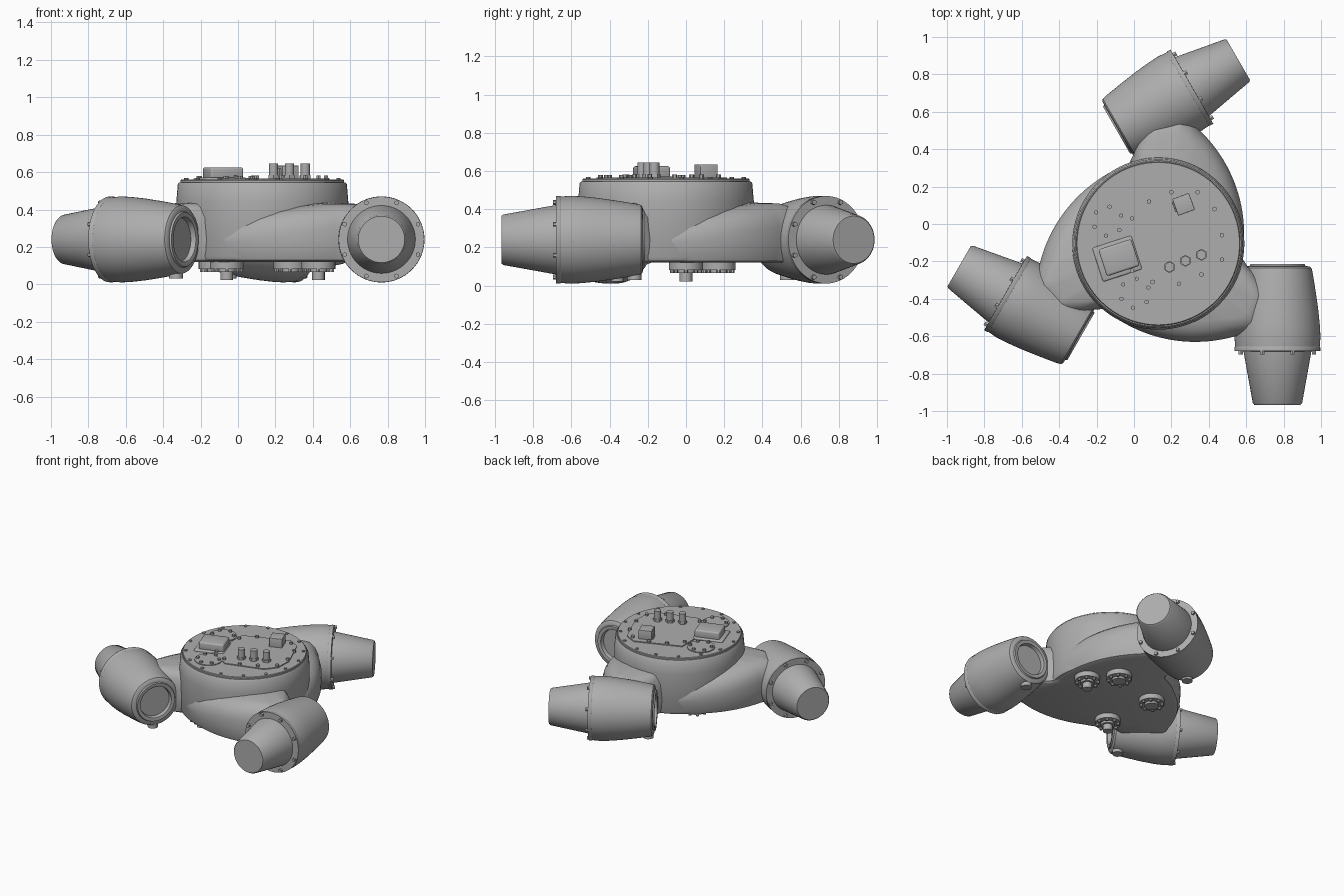
import bpy, bmesh, math
from mathutils import Matrix, Vector

if "Cube" in bpy.data.objects:
    bpy.data.objects.remove(bpy.data.objects["Cube"])

grey = bpy.data.materials.new("cast_grey")
grey.use_nodes = True
grey.diffuse_color = (0.42, 0.42, 0.42, 1)
grey.node_tree.nodes["Principled BSDF"].inputs["Base Color"].default_value = (0.42, 0.42, 0.42, 1)

CENTRE = Vector((0.13, -0.105, 0))
AXIS_Z = 0.24


def finish(name, bm, matrix=Matrix(), angle=35):
    bmesh.ops.recalc_face_normals(bm, faces=bm.faces)
    mesh = bpy.data.meshes.new(name)
    bm.to_mesh(mesh)
    bm.free()
    mesh.materials.append(grey)
    ob = bpy.data.objects.new(name, mesh)
    bpy.context.collection.objects.link(ob)
    ob.matrix_world = matrix
    bpy.ops.object.select_all(action='DESELECT')
    ob.select_set(True)
    bpy.context.view_layer.objects.active = ob
    bpy.ops.object.shade_smooth_by_angle(angle=math.radians(angle))
    return ob


def loft(name, rings, matrix=Matrix()):
    """Skin closed rings of points and cap both ends."""
    bm = bmesh.new()
    rows = [[bm.verts.new(p) for p in ring] for ring in rings]
    n = len(rows[0])
    for a, b in zip(rows, rows[1:]):
        for i in range(n):
            j = (i + 1) % n
            bm.faces.new((a[i], a[j], b[j], b[i]))
    bm.faces.new(rows[0])
    bm.faces.new(rows[-1])
    return finish(name, bm, matrix)


def lathe(name, profile, matrix=Matrix(), seg=64):
    """Turn (radius, height) pairs about local z."""
    turns = [2 * math.pi * i / seg for i in range(seg)]
    return loft(name, [[(r * math.cos(a), r * math.sin(a), z) for a in turns]
                       for r, z in profile], matrix)


def pegs(name, points, radius, z0, z1, seg=6, matrix=Matrix()):
    """Many upright cylinders as one object."""
    bm = bmesh.new()
    for x, y in points:
        bmesh.ops.create_cone(bm, cap_ends=True, segments=seg, radius1=radius, radius2=radius,
                              depth=z1 - z0, matrix=Matrix.Translation((x, y, (z0 + z1) / 2)))
    return finish(name, bm, matrix)


def circle(r, count, centre=(0, 0), start=0.0):
    return [(centre[0] + r * math.cos(start + 2 * math.pi * i / count),
             centre[1] + r * math.sin(start + 2 * math.pi * i / count)) for i in range(count)]


def box(name, x, y, size, z0, z1, turn, bevel):
    bm = bmesh.new()
    bmesh.ops.create_cube(bm, size=1, matrix=Matrix.Diagonal((*size, z1 - z0, 1)))
    bmesh.ops.bevel(bm, geom=bm.edges[:], offset=bevel, segments=3, profile=0.5, affect='EDGES')
    return finish(name, bm, Matrix.Translation((x, y, (z0 + z1) / 2)) @
                  Matrix.Rotation(math.radians(turn), 4, 'Z'))


def prism(name, outline, z0, z1):
    return loft(name, [[(x, y, z) for x, y in outline] for z in (z0, z1)])


# Central drum and its lid
hub = Matrix.Translation(CENTRE)
lathe("drum", [(0.45, 0.13), (0.46, 0.15), (0.46, 0.44), (0.452, 0.535), (0.444, 0.545)], hub, 96)
lathe("lid", [(0.438, 0.54), (0.438, 0.556), (0.434, 0.56)], hub, 96)
pegs("rim_bolts", circle(0.415, 16, start=0.2), 0.011, 0.555, 0.568, 8, hub)

# Three-lobed spiral housing that grows outward into each arm
KNOTS = [(-50, 0.645), (-40, 0.72), (-28, 0.70), (-18, 0.56), (-14, 0.49), (-10, 0.455)]


def lobe(t):
    """Outer radius and shoulder height at an angle within one lobe."""
    if t <= -50:
        s = (t + 130) / 80
        return 0.455 + 0.19 * s ** 2.1, 0.35 + 0.08 * s
    for (a, ra), (b, rb) in zip(KNOTS, KNOTS[1:]):
        if t <= b:
            return ra + (rb - ra) * (t - a) / (b - a), 0.43


spiral = [(math.radians(t + turn), *lobe(t)) for turn in (0, 120, 240) for t in range(-130, -10, 2)]
section = [lambda R, z: (R - 0.05, 0.12), lambda R, z: (R - 0.02, 0.13),
           lambda R, z: (R - 0.005, 0.17), lambda R, z: (R, 0.23), lambda R, z: (R, z - 0.12),
           lambda R, z: (R - 0.012, z - 0.075), lambda R, z: (R - 0.035, z - 0.04),
           lambda R, z: (R - 0.07, z - 0.015), lambda R, z: (R - 0.12, z), lambda R, z: (0.3, z + 0.01)]
rings = []
for point in section:
    ring = []
    for a, R, top in spiral:
        r, z = point(R, top)
        ring.append((r * math.cos(a), r * math.sin(a), z))
    rings.append(ring)
loft("spiral_housing", rings, hub)

# Arms: shell with recessed port, bolted flange, tapered nose and drain plug
shell = [(0.01, 0.03), (0.115, 0.03), (0.12, 0.002), (0.125, 0), (0.145, 0), (0.15, 0.01), (0.172, 0.012),
         (0.182, 0.02), (0.189, 0.05), (0.205, 0.15), (0.219, 0.25), (0.227, 0.33),
         (0.23, 0.39), (0.226, 0.44), (0.229, 0.445), (0.229, 0.465), (0.15, 0.466)]
nose = [(0.182, 0.46), (0.18, 0.475), (0.132, 0.742), (0.124, 0.752)]
for k in range(3):
    spin = hub @ Matrix.Rotation(k * math.tau / 3, 4, 'Z')
    along = spin @ Matrix.Translation((0.637, -0.11, AXIS_Z)) @ Matrix.Rotation(math.pi / 2, 4, 'X')
    tag = ("left", "back", "right")[k]
    lathe(tag + "_arm_shell", shell, along)
    lathe(tag + "_arm_nose", nose, along)
    pegs(tag + "_flange_bolts", circle(0.212, 8, start=math.pi / 8), 0.013, 0.46, 0.482, 6, along)
    pegs(tag + "_drain_plug", [(0.637, -0.165)], 0.038, 0.03, 0.1, 12, spin)

# Hatch plate and round covers on the lid
hatch = [(-0.03, 0.09), (0.3, 0.215), (0.39, 0.17), (0.49, -0.07),
         (0.485, -0.2), (0.42, -0.28), (0.14, -0.36), (-0.03, -0.27)]
prism("hatch_plate", hatch, 0.555, 0.567)
pegs("hatch_bolts", [(0.08, 0.12), (0.2, 0.17), (0.34, 0.17), (0.43, 0.08), (0.47, -0.06),
                     (0.47, -0.19), (0.36, -0.27), (0.24, -0.32), (0.1, -0.31),
                     (-0.01, 0.03), (-0.01, -0.25)], 0.013, 0.56, 0.582)
covers = [(-0.14, 0.015), (0.005, -0.37)]
pegs("round_covers", covers, 0.098, 0.555, 0.566, 40)
for i, c in enumerate(covers):
    pegs("cover_bolts_" + str(i + 1), circle(0.078, 6, c, 0.4), 0.012, 0.56, 0.58)

# Fittings on the lid
box("junction_base", -0.09, -0.185, (0.22, 0.19), 0.55, 0.572, 18, 0.008)
box("junction_box", -0.08, -0.18, (0.185, 0.15), 0.56, 0.625, 18, 0.012)
box("sensor_block", 0.265, 0.105, (0.095, 0.095), 0.56, 0.635, 20, 0.004)
box("sensor_foot", 0.24, 0.1, (0.06, 0.06), 0.56, 0.62, 20, 0.004)
ports = [(0.19, -0.23), (0.275, -0.197), (0.36, -0.165)]
pegs("port_feet", ports, 0.032, 0.56, 0.585, 6)
pegs("port_posts", ports, 0.025, 0.56, 0.645, 20)

# Bolted flanges with spigots under the base
under = [(0.43, 0.0), (0.28, 0.17), (-0.12, 0.05), (-0.06, -0.36)]
pegs("base_flanges", under, 0.09, 0.082, 0.125, 32)
pegs("base_spigots", under, 0.05, 0.065, 0.1, 24)
pegs("spigot_tips", [under[0], under[3]], 0.034, 0.022, 0.07, 16)
for i, c in enumerate(under):
    pegs("base_bolts_" + str(i + 1), circle(0.074, 8, c), 0.011, 0.066, 0.09)
